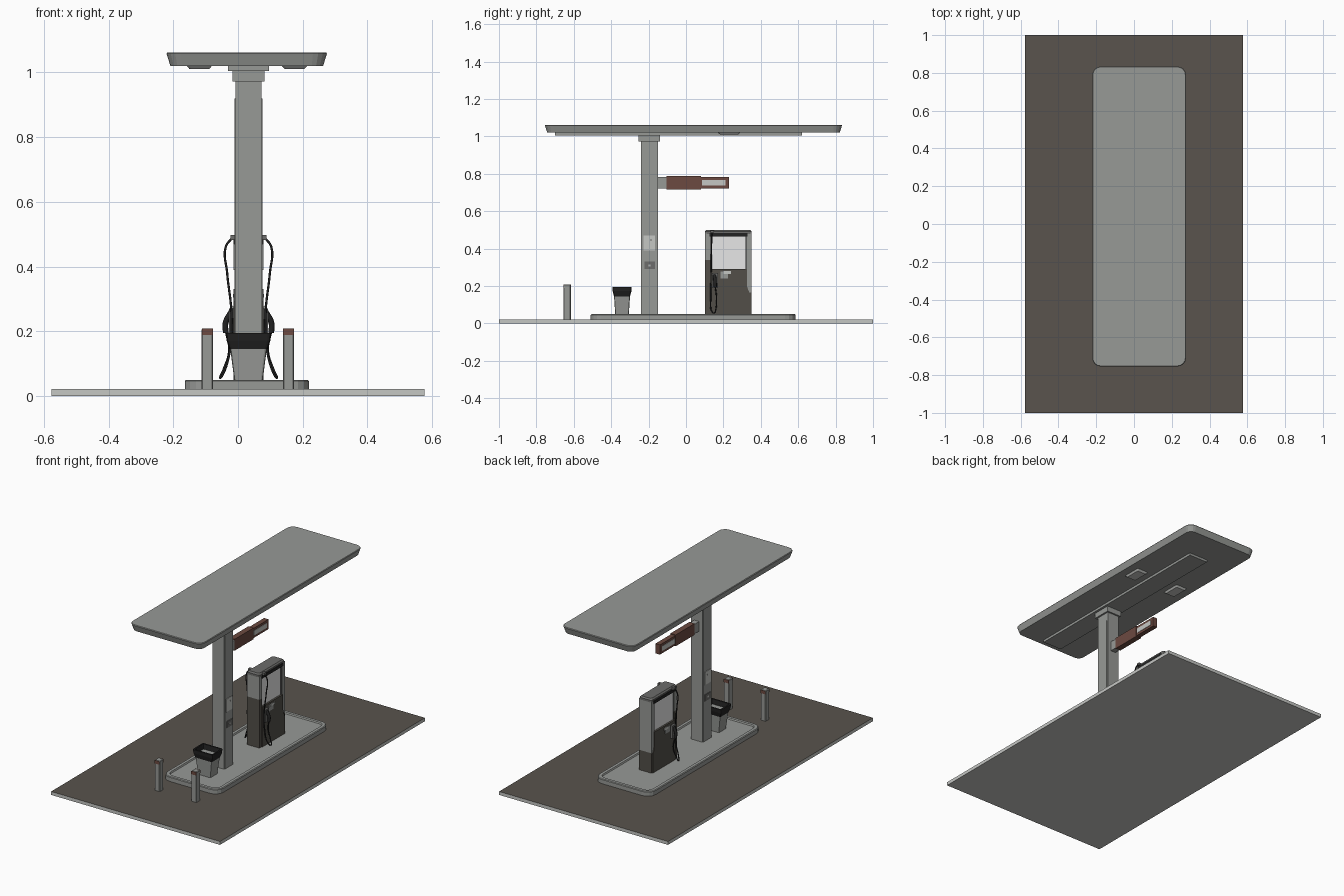
import bpy, bmesh, math
from mathutils import Vector

if "Cube" in bpy.data.objects:
    bpy.data.objects.remove(bpy.data.objects["Cube"])

CX = 0.0325  # centre line of the island, column and pump


def material(name, rgb):
    m = bpy.data.materials.new(name)
    m.diffuse_color = (*rgb, 1)
    m.use_nodes = True
    m.node_tree.nodes["Principled BSDF"].inputs["Base Color"].default_value = m.diffuse_color
    return m


GREY = material("concrete grey", (0.31, 0.32, 0.305))
LIGHT = material("light grey", (0.56, 0.57, 0.55))
ASPHALT = material("dark asphalt", (0.10, 0.088, 0.075))
DARK = material("dark pump panel", (0.085, 0.078, 0.066))
MID = material("mid grey", (0.15, 0.15, 0.145))
BROWN = material("red brown", (0.15, 0.068, 0.052))
BLACK = material("black rubber", (0.016, 0.016, 0.016))
WHITE = material("white", (0.9, 0.9, 0.9))


def finish(name, bm, *mats):
    bmesh.ops.recalc_face_normals(bm, faces=bm.faces)
    me = bpy.data.meshes.new(name)
    bm.to_mesh(me)
    bm.free()
    for m in mats:
        me.materials.append(m)
    ob = bpy.data.objects.new(name, me)
    bpy.context.collection.objects.link(ob)
    return ob


def box(name, x, y, z, mat):
    bm = bmesh.new()
    bmesh.ops.create_cube(bm, size=1)
    for v in bm.verts:
        v.co = [(a + b) / 2 + c * (b - a) for c, (a, b) in zip(v.co, (x, y, z))]
    return finish(name, bm, mat)


def rounded_ring(bm, cx, cy, hx, hy, r, z, seg=4):
    ring = []
    for q, (sx, sy) in enumerate(((1, 1), (-1, 1), (-1, -1), (1, -1))):
        for i in range(seg + 1):
            a = (q + i / seg) * math.pi / 2
            ring.append(bm.verts.new((cx + sx * (hx - r) + r * math.cos(a),
                                      cy + sy * (hy - r) + r * math.sin(a), z)))
    return ring


def loft(name, rings, mat, seg=4):
    """Rounded rectangles (cx, cy, half x, half y, radius, z) joined in order and capped."""
    bm = bmesh.new()
    loops = [rounded_ring(bm, *r, seg=seg) for r in rings]
    n = len(loops[0])
    for a, b in zip(loops, loops[1:]):
        for i in range(n):
            bm.faces.new((a[i], a[(i + 1) % n], b[(i + 1) % n], b[i]))
    bm.faces.new(loops[0])
    bm.faces.new(loops[-1])
    return finish(name, bm, mat)


def side_prism(name, pts, x, mat):
    """A (y, z) outline extruded along x."""
    bm = bmesh.new()
    f = bm.faces.new([bm.verts.new((x[0], y, z)) for y, z in pts])
    ext = bmesh.ops.extrude_face_region(bm, geom=[f])
    for v in ext["geom"]:
        if isinstance(v, bmesh.types.BMVert):
            v.co.x = x[1]
    return finish(name, bm, mat)


def tube(name, pts, radius, mat):
    cu = bpy.data.curves.new(name, "CURVE")
    cu.dimensions = "3D"
    cu.bevel_depth = radius
    cu.bevel_resolution = 2
    cu.resolution_u = 6
    cu.use_fill_caps = True
    sp = cu.splines.new("BEZIER")
    sp.bezier_points.add(len(pts) - 1)
    for p, co in zip(sp.bezier_points, pts):
        p.co = co
        p.handle_left_type = p.handle_right_type = "AUTO"
    cu.materials.append(mat)
    ob = bpy.data.objects.new(name, cu)
    bpy.context.collection.objects.link(ob)
    return ob


def span(side, a, b):
    """x range between two distances from the centre line, on one side."""
    return tuple(sorted((CX + side * a, CX + side * b)))


# Ground slab with a dark paved top
slab = box("ground_slab", (-0.577, 0.577), (-1, 1), (0, 0.021), LIGHT)
slab.data.materials.append(ASPHALT)
for p in slab.data.polygons:
    p.material_index = 1 if p.normal.z > 0.5 else 0

# Island with raised rim
IC = (0.0275, 0.0375)
loft("island", [(*IC, 0.192, 0.547, 0.055, 0.02), (*IC, 0.192, 0.547, 0.055, 0.046),
                (*IC, 0.188, 0.543, 0.051, 0.050), (*IC, 0.170, 0.525, 0.036, 0.050),
                (*IC, 0.166, 0.521, 0.032, 0.042)], GREY)

# Canopy, its ceiling beam and ceiling lamps
CC = (0.027, 0.04)
loft("canopy", [(*CC, 0.236, 0.782, 0.035, 1.02), (*CC, 0.246, 0.792, 0.042, 1.052),
                (*CC, 0.248, 0.794, 0.044, 1.058), (*CC, 0.245, 0.791, 0.042, 1.062)], GREY)
box("canopy_beam", (CX - 0.064, CX + 0.064), (-0.70, 0.62), (1.005, 1.021), GREY)
for s in (-1, 1):
    x = 0.0275 + s * 0.147
    loft("canopy_lamp", [(x, 0.23, 0.030, 0.048, 0.006, 1.010),
                         (x, 0.23, 0.040, 0.060, 0.008, 1.021)], LIGHT, seg=2)

# Column: core with thin cover panels on its sides
box("column", (CX - 0.040, CX + 0.040), (-0.24, -0.15), (0.042, 0.975), GREY)
box("column_collar", (CX - 0.050, CX + 0.050), (-0.255, -0.14), (0.972, 1.006), GREY)
for s in (-1, 1):
    box("column_panel", span(s, 0.039, 0.043), (-0.235, -0.157), (0.042, 0.92), GREY)
    box("column_notice", span(s, 0.042, 0.046), (-0.226, -0.166), (0.39, 0.47), LIGHT)
    box("notice_spot", span(s, 0.045, 0.047), (-0.19, -0.185), (0.44, 0.45), MID)
    box("column_socket", span(s, 0.042, 0.047), (-0.222, -0.166), (0.29, 0.33), MID)
    box("socket_mark", span(s, 0.046, 0.048), (-0.20, -0.19), (0.305, 0.315), LIGHT)

# Hanging sign
box("sign_bracket", (CX - 0.017, CX + 0.017), (-0.152, -0.10), (0.722, 0.782), GREY)
box("sign_board", (CX - 0.018, CX + 0.018), (-0.105, 0.08), (0.717, 0.787), BROWN)
box("sign_end", (CX - 0.015, CX + 0.015), (0.08, 0.23), (0.722, 0.782), BROWN)
for s in (-1, 1):
    box("sign_plate", span(s, 0.014, 0.017), (0.085, 0.21), (0.737, 0.767), LIGHT)

# Fuel pump: end posts, base, display and rounded cap
box("pump_front_post", (CX - 0.042, CX + 0.042), (0.102, 0.13), (0.34, 0.485), GREY)
box("pump_front_base", (CX - 0.042, CX + 0.042), (0.102, 0.13), (0.042, 0.34), DARK)
box("pump_rear_post", (CX - 0.042, CX + 0.042), (0.323, 0.35), (0.165, 0.485), GREY)
box("pump_rear_base", (CX - 0.042, CX + 0.042), (0.323, 0.35), (0.042, 0.165), DARK)
side_prism("pump_cabinet", [(0.125, 0.042), (0.345, 0.042), (0.343, 0.15), (0.326, 0.20),
                            (0.326, 0.29), (0.125, 0.29)], (CX - 0.047, CX + 0.047), DARK)
box("pump_display", (CX - 0.036, CX + 0.036), (0.128, 0.325), (0.288, 0.475), WHITE)
loft("pump_cap", [(CX, 0.226, 0.043, 0.125, 0.012, 0.478), (CX, 0.226, 0.043, 0.125, 0.012, 0.491),
                  (CX, 0.226, 0.035, 0.117, 0.010, 0.499)], MID)

# Pump equipment on both sides
for s in (-1, 1):
    box("pump_top_bar", span(s, 0.035, 0.046), (0.125, 0.33), (0.464, 0.483), BLACK)
    for y in (0.130, 0.320):
        box("display_trim", span(s, 0.035, 0.039), (y - 0.003, y + 0.003), (0.29, 0.465), BLACK)
    box("pump_keypad", span(s, 0.046, 0.051), (0.185, 0.225), (0.24, 0.277), GREY)
    box("pump_card_slot", span(s, 0.050, 0.053), (0.20, 0.24), (0.265, 0.280), LIGHT)
    box("nozzle_holder", span(s, 0.046, 0.060), (0.138, 0.170), (0.19, 0.27), MID)
    box("hose_arm", span(s, 0.03, 0.056), (0.132, 0.150), (0.482, 0.497), MID)
    hose = [(0.050, 0.140, 0.489), (0.070, 0.138, 0.462), (0.066, 0.136, 0.38),
            (0.053, 0.134, 0.26), (0.056, 0.133, 0.15), (0.080, 0.138, 0.065),
            (0.088, 0.150, 0.056), (0.078, 0.160, 0.08), (0.060, 0.163, 0.14),
            (0.070, 0.156, 0.20)]
    tube("fuel_hose", [(CX + s * d, y, z) for d, y, z in hose], 0.0035, BLACK)
    tube("nozzle_grip", [(CX + s * d, y, z) for d, y, z in
                         ((0.070, 0.156, 0.195), (0.071, 0.155, 0.225), (0.052, 0.152, 0.262))],
         0.009, BLACK)

# Waste bin: tapered body, flared black rim with an open top
BC = (CX, -0.342)
loft("bin_body", [(*BC, 0.043, 0.036, 0.006, 0.042), (*BC, 0.059, 0.044, 0.008, 0.165)], GREY, seg=2)
loft("bin_rim", [(*BC, 0.058, 0.043, 0.008, 0.145), (*BC, 0.068, 0.050, 0.010, 0.172),
                 (*BC, 0.069, 0.052, 0.010, 0.195), (*BC, 0.060, 0.043, 0.008, 0.195),
                 (*BC, 0.055, 0.039, 0.006, 0.160)], BLACK, seg=2)

# Bollards with coloured bands front and back
for x in (-0.095, 0.156):
    loft("bollard", [(x, -0.635, 0.0175, 0.019, 0.003, 0.02), (x, -0.635, 0.0175, 0.019, 0.003, 0.205),
                     (x, -0.635, 0.014, 0.0155, 0.003, 0.209)], GREY, seg=1)
    for s in (-1, 1):
        y = sorted((-0.635 + s * 0.018, -0.635 + s * 0.0205))
        box("bollard_band", (x - 0.017, x + 0.017), y, (0.188, 0.208), BROWN)
